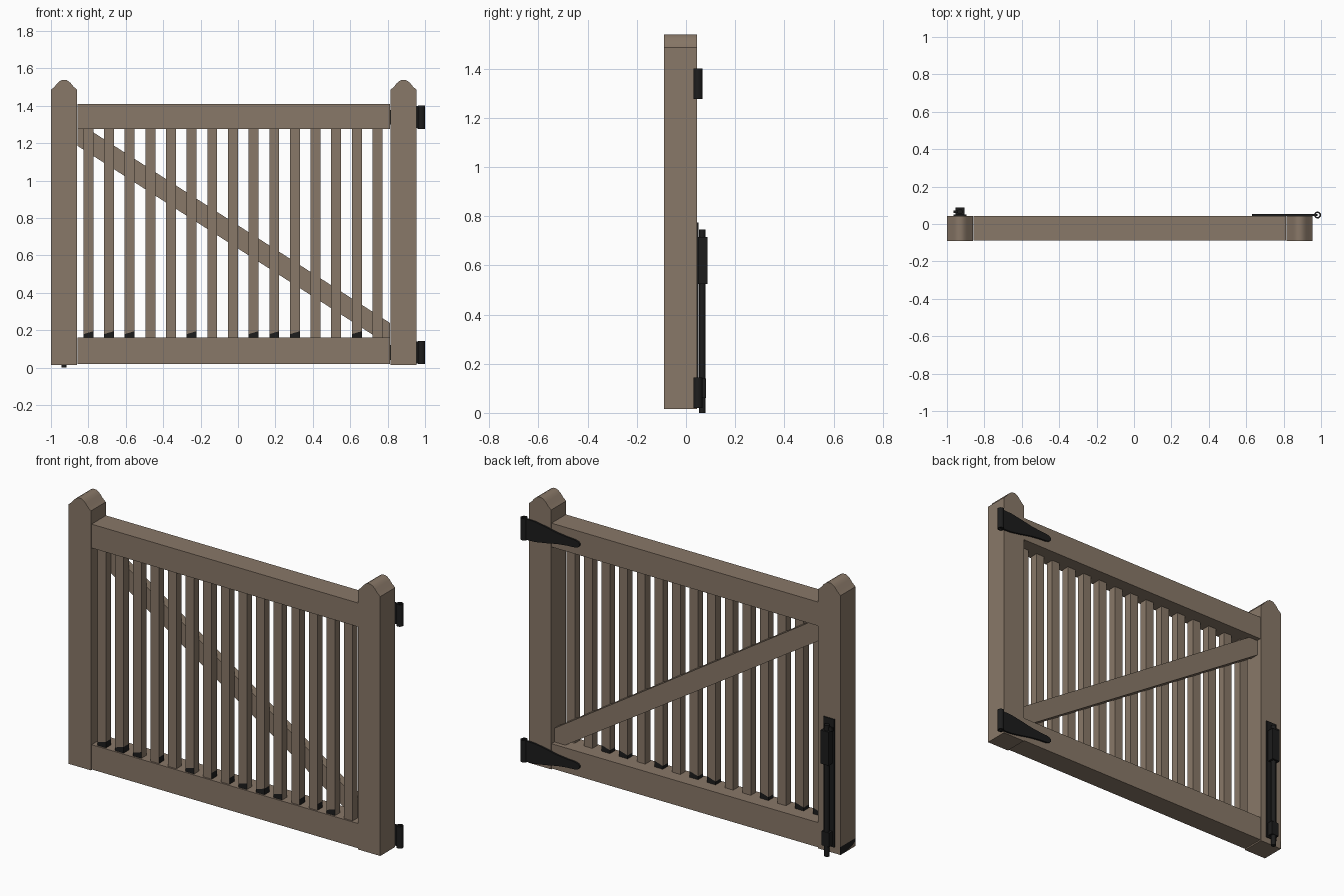
import bpy, bmesh, math
from mathutils import Vector

cube = bpy.data.objects.get("Cube")
if cube:
    bpy.data.objects.remove(cube, do_unlink=True)


def material(name, rgb):
    m = bpy.data.materials.new(name)
    m.use_nodes = True
    m.diffuse_color = (*rgb, 1)
    b = m.node_tree.nodes["Principled BSDF"]
    b.inputs["Base Color"].default_value = (*rgb, 1)
    b.inputs["Roughness"].default_value = 0.8
    return m


WOOD = material("brown wood", (0.25, 0.188, 0.138))
IRON = material("black iron", (0.012, 0.012, 0.012))


def finish(name, bm, mats, smooth=False):
    bmesh.ops.recalc_face_normals(bm, faces=bm.faces)
    me = bpy.data.meshes.new(name)
    bm.to_mesh(me)
    bm.free()
    for m in mats:
        me.materials.append(m)
    ob = bpy.data.objects.new(name, me)
    bpy.context.collection.objects.link(ob)
    if smooth:
        bpy.ops.object.select_all(action="DESELECT")
        ob.select_set(True)
        bpy.context.view_layer.objects.active = ob
        bpy.ops.object.shade_smooth_by_angle(angle=math.radians(30))
    return ob


def prism(name, profile, y0, y1, mat, smooth=False):
    """Extrude an x-z outline from y0 to y1."""
    bm = bmesh.new()
    face = bm.faces.new([bm.verts.new((x, y0, z)) for x, z in profile])
    ext = bmesh.ops.extrude_face_region(bm, geom=[face])
    moved = [v for v in ext["geom"] if isinstance(v, bmesh.types.BMVert)]
    bmesh.ops.translate(bm, verts=moved, vec=(0, y1 - y0, 0))
    return finish(name, bm, [mat], smooth)


def box(name, x, y, z, mat):
    outline = [(x[0], z[0]), (x[1], z[0]), (x[1], z[1]), (x[0], z[1])]
    return prism(name, outline, y[0], y[1], mat)


def tube(name, x, y, z, radius, hole, mat, sides=20):
    """Upright pipe, or a solid rod when hole is zero."""
    bm = bmesh.new()
    h = z[1] - z[0]
    if hole:
        quad = [(hole, 0), (radius, 0), (radius, h), (hole, h), (hole, 0)]
    else:
        quad = [(0, 0), (radius, 0), (radius, h), (0, h)]
    vs = [bm.verts.new((x + r, y, z[0] + k)) for r, k in quad]
    edges = [bm.edges.new(p) for p in zip(vs, vs[1:])]
    bmesh.ops.spin(bm, geom=vs + edges, cent=(x, y, 0), axis=(0, 0, 1),
                   angle=math.tau, steps=sides)
    bmesh.ops.remove_doubles(bm, verts=bm.verts, dist=0.0001)
    return finish(name, bm, [mat], True)


# Posts with rounded tops
BACK, FRONT = 0.044, -0.09
top_half = [(0.07, 1.485), (0.05, 1.503), (0.036, 1.521), (0.023, 1.532), (0.01, 1.539)]
for side, cx in (("right", -0.93), ("left", 0.885)):
    top = top_half + [(-x, z) for x, z in reversed(top_half)]
    outline = [(-0.07, 0.015), (0.07, 0.015)] + top
    prism(side + "_post", [(cx + x, z) for x, z in outline], FRONT, BACK, WOOD, True)

# Rails
LEFT, RIGHT = -0.857, 0.814
box("top_rail", (LEFT, RIGHT), (-0.087, 0.042), (1.275, 1.41), WOOD)
box("bottom_rail", (LEFT, RIGHT), (-0.087, 0.042), (0.02, 0.16), WOOD)

# Pickets, some with dark feet on the front or on the back
dark_front = {0, 1, 2, 5, 8, 9, 10, 13}
dark_back = {0, 1, 3, 6, 7, 9, 11, 12}
for i in range(15):
    cx = -0.8 + i * 0.1104
    bm = bmesh.new()
    bmesh.ops.create_cube(bm, size=1)
    for v in bm.verts:
        v.co = Vector((cx + v.co.x * 0.053, -0.054 + v.co.y * 0.046, 0.715 + v.co.z * 1.13))
    bmesh.ops.bisect_plane(bm, geom=bm.verts[:] + bm.edges[:] + bm.faces[:],
                           plane_co=(cx, 0, 0.187), plane_no=(-0.3, 0, 1))
    bm.normal_update()
    for f in bm.faces:
        foot = f.calc_center_median().z < 0.25
        dark = i in (dark_front if f.normal.y < -0.5 else dark_back)
        f.material_index = int(foot and dark)
    finish(f"picket_{i + 1}", bm, [WOOD, IRON])

# Diagonal brace behind the pickets, trimmed by posts and rails
brace = [(LEFT, 1.185), (LEFT, 1.275), (-0.8, 1.275), (RIGHT, 0.238),
         (RIGHT, 0.16), (0.745, 0.16)]
prism("diagonal_brace", brace, -0.031, 0.016, WOOD)

# Strap hinges
strap_half = [(0.98, 0.06), (0.91, 0.057), (0.84, 0.045), (0.77, 0.031), (0.71, 0.024),
              (0.66, 0.021), (0.64, 0.015), (0.63, 0.005)]
for name, cz in (("top", 1.339), ("bottom", 0.081)):
    outline = [(x, cz + z) for x, z in strap_half]
    outline += [(x, cz - z) for x, z in reversed(strap_half)]
    prism(name + "_hinge_strap", outline, BACK, 0.054, IRON)
    tube(name + "_hinge_barrel", 0.9815, 0.048, (cz - 0.062, cz + 0.062), 0.0185, 0.011, IRON)

# Drop bolt on the back of the latch post
BX = -0.93
box("bolt_back_plate", (BX - 0.034, BX + 0.034), (BACK, 0.05), (0.05, 0.775), IRON)
tube("bolt_rod", BX, 0.066, (0, 0.745), 0.014, 0, IRON)
box("bolt_housing", (BX - 0.025, BX + 0.025), (0.048, 0.088), (0.525, 0.715), IRON)
box("bolt_guide", (BX - 0.024, BX + 0.024), (0.048, 0.081), (0.06, 0.14), IRON)
box("bolt_handle", (BX - 0.036, BX), (0.06, 0.072), (0.715, 0.735), IRON)

# Dark foot on the outer side of the latch post
box("post_foot_stain", (-1.0, -0.998), (FRONT, BACK), (0.017, 0.06), IRON)
